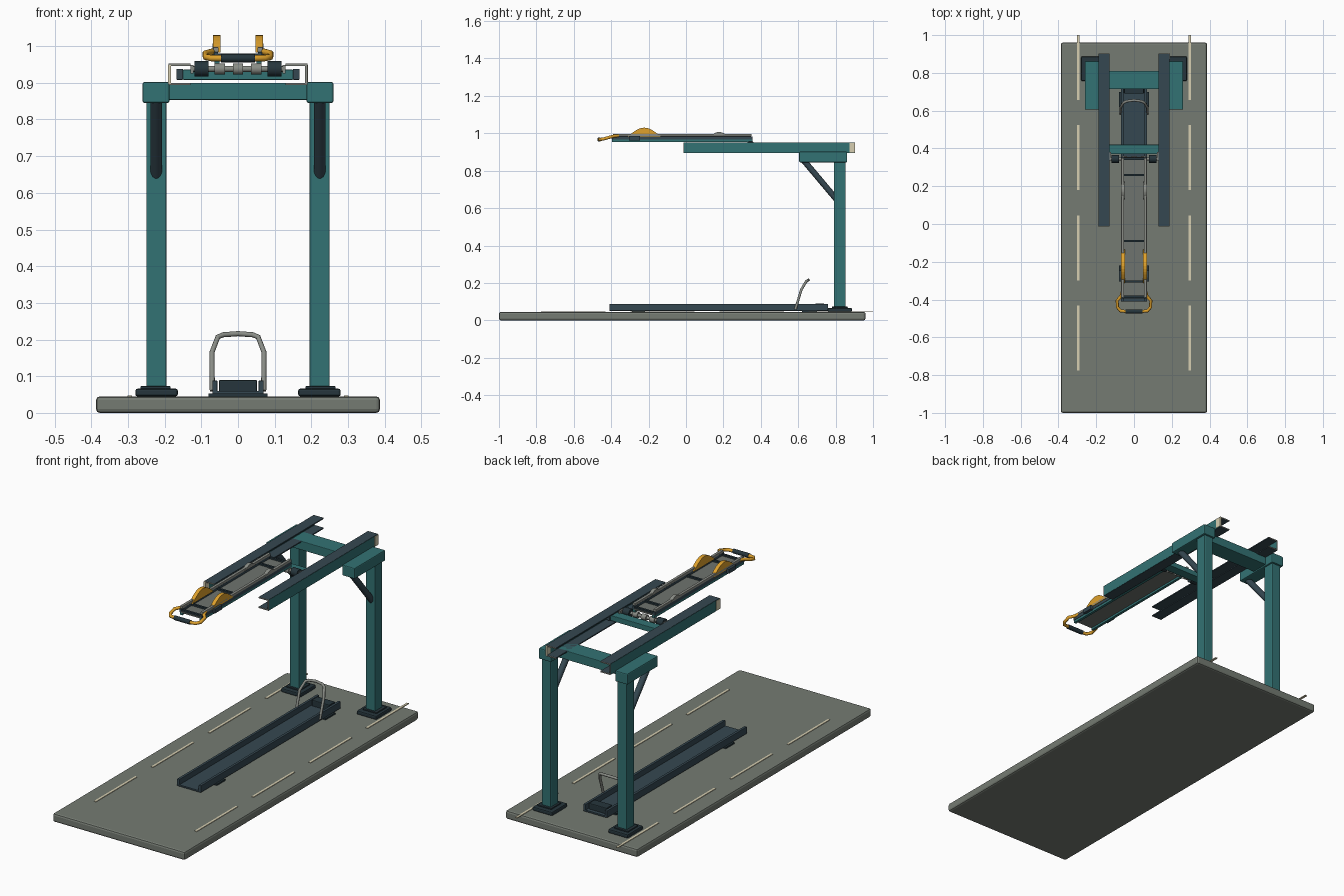
import bpy, bmesh, math
from mathutils import Vector

if "Cube" in bpy.data.objects:
    bpy.data.objects.remove(bpy.data.objects["Cube"], do_unlink=True)


def material(name, r, g, b):
    m = bpy.data.materials.new(name)
    m.use_nodes = True
    col = [(c / 255) ** 2.2 for c in (r, g, b)] + [1]
    m.diffuse_color = col
    m.node_tree.nodes["Principled BSDF"].inputs["Base Color"].default_value = col
    return m


CONCRETE = material("concrete", 116, 122, 114)
TEAL = material("teal_paint", 54, 114, 115)
SLATE = material("slate_steel", 56, 73, 82)
DARK = material("dark_rubber", 42, 56, 62)
STEEL = material("grey_steel", 136, 139, 133)
FLOOR = material("tray_grey", 110, 115, 110)
YELLOW = material("amber_paint", 222, 160, 48)
CREAM = material("cream_paint", 214, 206, 176)


def add_object(name, bm, mat, bevel=0, smooth=False):
    me = bpy.data.meshes.new(name)
    bmesh.ops.recalc_face_normals(bm, faces=bm.faces)
    bm.to_mesh(me)
    bm.free()
    ob = bpy.data.objects.new(name, me)
    bpy.context.collection.objects.link(ob)
    me.materials.append(mat)
    if bevel:
        mod = ob.modifiers.new("edge_bevel", "BEVEL")
        mod.width, mod.segments = bevel, 2
    if smooth:
        bpy.ops.object.select_all(action="DESELECT")
        ob.select_set(True)
        bpy.context.view_layer.objects.active = ob
        bpy.ops.object.shade_smooth_by_angle(angle=math.radians(40))
    return ob


def box(name, x, y, z, mat, bevel=0):
    """Box from (min, max) ranges on each axis."""
    bm = bmesh.new()
    bmesh.ops.create_cube(bm, size=1)
    for v in bm.verts:
        v.co = [(r[0] + r[1]) / 2 + c * (r[1] - r[0]) for c, r in zip(v.co, (x, y, z))]
    return add_object(name, bm, mat, bevel)


def mirrored(name, x, y, z, mat, bevel=0):
    box(name + "_left", x, y, z, mat, bevel)
    box(name + "_right", (-x[1], -x[0]), y, z, mat, bevel)


def rod(name, a, b, radius, mat, sides=20):
    a, b = Vector(a), Vector(b)
    bm = bmesh.new()
    bmesh.ops.create_cone(bm, cap_ends=True, segments=sides, radius1=radius,
                          radius2=radius, depth=(b - a).length)
    turn = (b - a).to_track_quat("Z", "Y")
    for v in bm.verts:
        v.co = turn @ v.co + (a + b) / 2
    return add_object(name, bm, mat, smooth=True)


def tube(name, points, radius, mat):
    cu = bpy.data.curves.new(name, "CURVE")
    cu.dimensions = "3D"
    cu.bevel_depth, cu.bevel_resolution, cu.use_fill_caps = radius, 3, True
    sp = cu.splines.new("POLY")
    sp.points.add(len(points) - 1)
    for p, co in zip(sp.points, points):
        p.co = (*co, 1)
    ob = bpy.data.objects.new(name, cu)
    bpy.context.collection.objects.link(ob)
    cu.materials.append(mat)


def arch(name, x, y, z, mat):
    """Flat-bottomed curved guard plate standing along y."""
    bm = bmesh.new()
    n = 12
    pts = [(y[0] + (y[1] - y[0]) * i / n,
            z[0] + (z[1] - z[0]) * math.sin(math.pi * i / n)) for i in range(n + 1)]
    face = bm.faces.new([bm.verts.new((x[0], *p)) for p in pts])
    ext = bmesh.ops.extrude_face_region(bm, geom=[face])
    for v in ext["geom"]:
        if isinstance(v, bmesh.types.BMVert):
            v.co.x = x[1]
    add_object(name, bm, mat)


# Ground slab and dashed lines
box("ground_slab", (-.387, .387), (-1, .96), (0, .045), CONCRETE, .01)
for i in range(4):
    y = -.775 + i * .477
    mirrored(f"ground_dash_{i}", (.289, .301), (y, y + .344), (.044, .048), CREAM)

# Posts, feet, caps and braces
mirrored("foot_plate", (.164, .28), (.757, .887), (.045, .066), DARK, .006)
mirrored("foot_collar", (.184, .266), (.78, .865), (.066, .073), DARK, .002)
mirrored("post", (.195, .25), (.79, .853), (.06, .85), TEAL, .004)
mirrored("post_cap", (.187, .26), (.605, .862), (.845, .902), TEAL, .005)
box("crossbeam", (-.19, .19), (.715, .81), (.853, .9), TEAL, .003)
for s, side in ((1, "left"), (-1, "right")):
    rod(f"brace_{side}", (s * .223, .625, .86), (s * .223, .81, .64), .016, SLATE)

# C-section overhead rails, open towards the middle
Y_RAIL = (-.01, .9)
mirrored("rail_web", (.183, .189), Y_RAIL, (.895, .951), TEAL)
for nm, z in (("top", (.946, .952)), ("bottom", (.894, .9))):
    mirrored(f"rail_{nm}_flange", (.13, .188), Y_RAIL, z, SLATE)
for nm, y in (("front", (-.013, -.01)), ("back", (.9, .903))):
    mirrored(f"rail_{nm}_trim_web", (.183, .189), y, (.894, .952), STEEL)
    for lv, z in (("top", (.946, .952)), ("bottom", (.894, .9))):
        mirrored(f"rail_{nm}_trim_{lv}", (.13, .183), y, z, STEEL)
box("rail_tag_left", (.182, .191), (.873, .904), (.897, .949), CREAM)
box("rail_tag_right", (-.191, -.182), (-.014, .017), (.897, .949), CREAM)

# Sliding carriage with rollers
box("carriage_beam", (-.15, .15), (.37, .42), (.908, .936), TEAL, .002)
mirrored("carriage_end", (.15, .168), (.365, .425), (.908, .938), SLATE, .002)
rod("carriage_axle", (-.13, .345, .938), (.13, .345, .938), .008, STEEL)
for s in (-1, 1):
    rod(f"end_roller_{s}", (s * .08, .345, .938), (s * .118, .345, .938), .021, DARK)
for x in (-.05, 0, .05):
    rod(f"middle_roller_{x}", (x - .014, .345, .938), (x + .014, .345, .938), .015, STEEL)
mirrored("axle_arm", (.122, .13), (.335, .38), (.925, .948), STEEL)

# Lower wheel tray
Y_LOW = (-.41, .76)
box("lower_tray_floor", (-.065, .065), Y_LOW, (.051, .059), SLATE)
mirrored("lower_tray_wall", (.056, .07), Y_LOW, (.051, .088), SLATE, .002)
box("lower_tray_stop", (-.052, .052), (.69, .74), (.055, .09), DARK, .004)
for nm, y in (("front", (-.29, -.22)), ("back", (.62, .7))):
    box(f"lower_tray_{nm}_foot", (-.08, .08), y, (.045, .053), DARK)

# Bent wheel hoop
half = [(.07, .585, .06), (.071, .617, .165), (.055, .642, .207), (.04, .65, .213)]
tube("wheel_hoop", half + [(0, .655, .216)] + [(-x, y, z) for x, y, z in reversed(half)],
     .007, STEEL)

# Upper sliding tray
Y_UP = (-.395, .355)
box("upper_tray_floor", (-.056, .056), Y_UP, (.964, .971), FLOOR)
mirrored("upper_tray_runner", (.05, .064), Y_UP, (.953, .966), TEAL)
mirrored("upper_tray_wall", (.054, .066), Y_UP, (.966, .984), SLATE)
mirrored("upper_tray_lip", (.053, .068), (-.39, .35), (.984, .997), STEEL, .002)
for i, y in enumerate((.345, .26, -.09, -.305, -.385)):
    box(f"tray_cross_rib_{i}", (-.054, .054), (y - .006, y + .006), (.968, .98), DARK)
mirrored("guard_bracket", (.062, .08), (-.305, -.245), (.962, .986), SLATE, .002)
for s, side in ((1, "left"), (-1, "right")):
    arch(f"front_guard_{side}", (s * .048, s * .068), (-.312, -.135), (.982, 1.03), YELLOW)
    arch(f"rear_guard_{side}", (s * .05, s * .069), (.13, .225), (.985, 1.007), STEEL)
    tube(f"handle_arm_{side}", [(s * .062, -.36, .988), (s * .07, -.385, .985),
                                (s * .089, -.405, .98), (s * .088, -.44, .97),
                                (s * .072, -.46, .967), (s * .04, -.463, .967)], .0085, YELLOW)
rod("handle_grip", (-.046, -.463, .967), (.046, -.463, .967), .0115, DARK)
